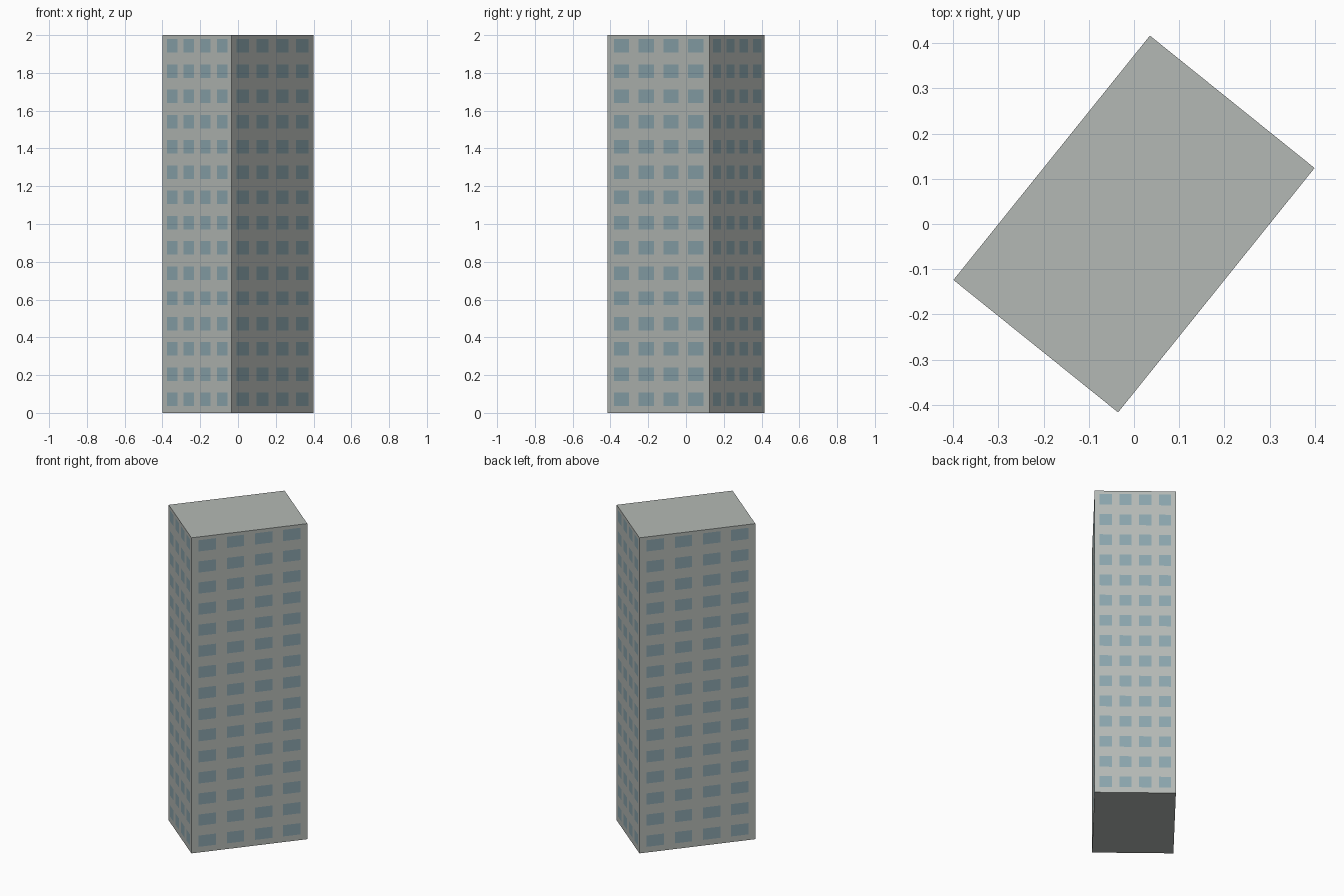
import bpy, bmesh, math
from mathutils import Vector, Matrix

if "Cube" in bpy.data.objects:
    bpy.data.objects.remove(bpy.data.objects["Cube"])

LONG, SHORT, HEIGHT = 0.693, 0.467, 2.0
TURN = math.radians(51.2)
COLS, ROWS = 4, 15


def material(name, rgb):
    m = bpy.data.materials.new(name)
    m.diffuse_color = (*rgb, 1.0)
    m.use_nodes = True
    m.node_tree.nodes["Principled BSDF"].inputs["Base Color"].default_value = m.diffuse_color
    return m


def cuts(count, first, pitch, size, end):
    """Grid lines: wall edge, both sides of every window, wall edge."""
    lines = [0.0]
    for i in range(count):
        c = first + pitch * i
        lines += [c - size / 2, c + size / 2]
    return lines + [end]


zs = cuts(ROWS, 0.0715, 0.1337, 0.071, HEIGHT)
us = cuts(COLS, 0.138, 0.2425, 0.15, 1.0)

bm = bmesh.new()
corners = [Vector((sx * LONG / 2, sy * SHORT / 2, 0))
           for sx, sy in ((-1, -1), (1, -1), (1, 1), (-1, 1))]

# Four walls, with window panes as flush faces of the wall grid
for k in range(4):
    a, b = corners[k], corners[(k + 1) % 4]
    grid = [[bm.verts.new(a.lerp(b, u) + Vector((0, 0, z))) for u in us] for z in zs]
    for r in range(len(zs) - 1):
        for c in range(len(us) - 1):
            f = bm.faces.new((grid[r][c], grid[r][c + 1],
                              grid[r + 1][c + 1], grid[r + 1][c]))
            f.material_index = 1 if r % 2 and c % 2 else 0

# Flat roof and underside
bm.faces.new([bm.verts.new(p + Vector((0, 0, HEIGHT))) for p in corners])
bm.faces.new([bm.verts.new(p) for p in reversed(corners)])

bmesh.ops.remove_doubles(bm, verts=bm.verts, dist=1e-5)
bmesh.ops.rotate(bm, verts=bm.verts, cent=(0, 0, 0), matrix=Matrix.Rotation(TURN, 3, 'Z'))

mesh = bpy.data.meshes.new("tower_block")
bm.to_mesh(mesh)
bm.free()
mesh.materials.append(material("concrete grey", (0.456, 0.485, 0.462)))
mesh.materials.append(material("window blue", (0.254, 0.371, 0.413)))
bpy.context.collection.objects.link(bpy.data.objects.new("tower_block", mesh))
